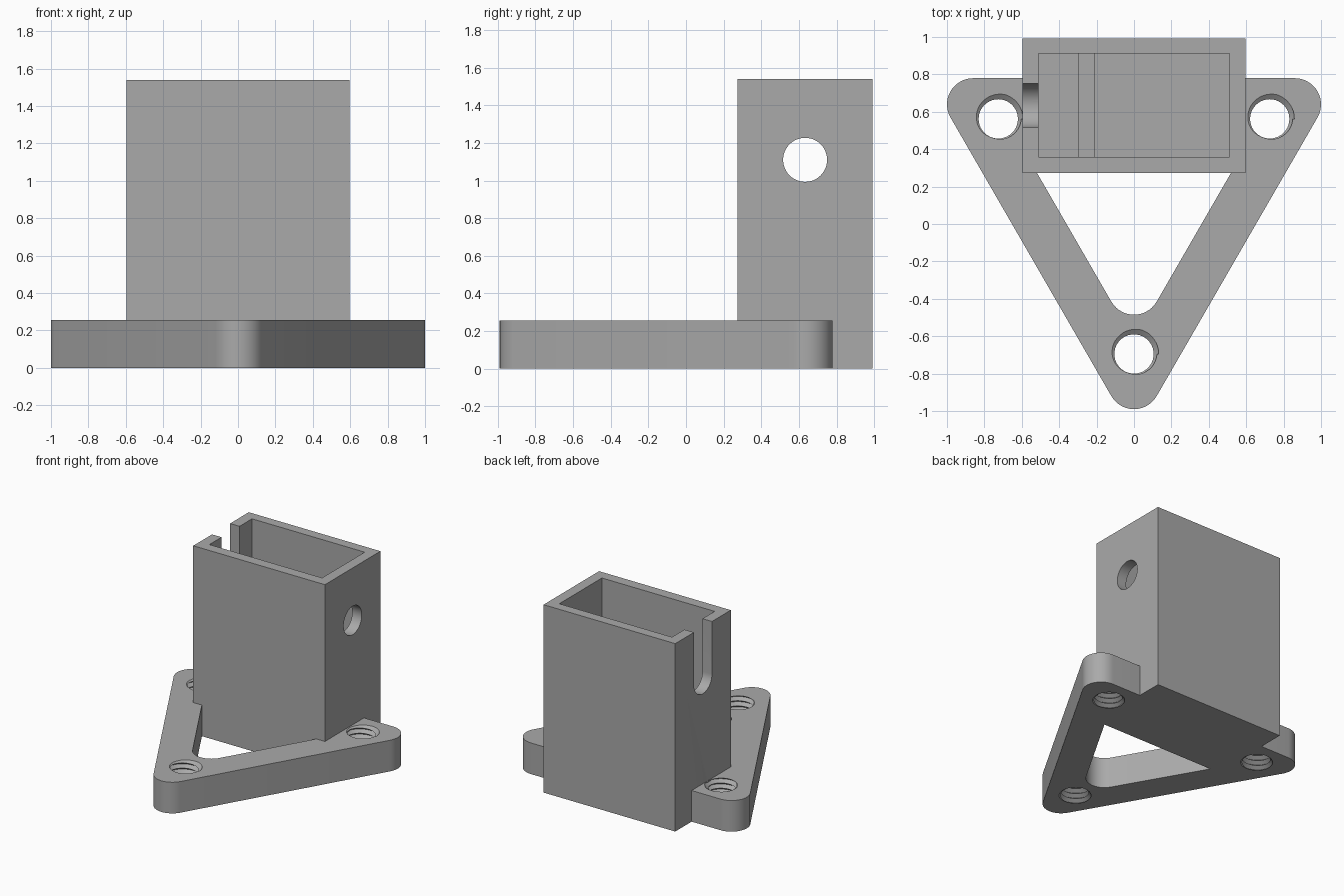
import bpy, bmesh, math
from mathutils import Matrix, Vector

if "Cube" in bpy.data.objects:
    bpy.data.objects.remove(bpy.data.objects["Cube"], do_unlink=True)

grey = bpy.data.materials.new("plain grey")
grey.use_nodes = True
COLOUR = (0.4, 0.4, 0.4, 1)
grey.diffuse_color = COLOUR
grey.node_tree.nodes["Principled BSDF"].inputs["Base Color"].default_value = COLOUR

TOP, PLATE = 1.54, 0.255           # overall height, plate thickness
CENTRE_Y = 0.143                   # centroid of the triangle
HOLE_Y, HOLE_Z, HOLE_R = 0.633, 1.11, 0.117


def finish(name, bm):
    bmesh.ops.recalc_face_normals(bm, faces=bm.faces)
    mesh = bpy.data.meshes.new(name)
    bm.to_mesh(mesh)
    bm.free()
    mesh.materials.append(grey)
    ob = bpy.data.objects.new(name, mesh)
    bpy.context.collection.objects.link(ob)
    return ob


def block(name, lo, hi):
    bm = bmesh.new()
    bmesh.ops.create_cube(bm, size=1)
    lo, hi = Vector(lo), Vector(hi)
    bmesh.ops.scale(bm, vec=hi - lo, verts=bm.verts)
    bmesh.ops.translate(bm, vec=(lo + hi) / 2, verts=bm.verts)
    return finish(name, bm)


def cross_hole(name, x):
    bm = bmesh.new()
    bmesh.ops.create_cone(bm, cap_ends=True, segments=48, radius1=HOLE_R, radius2=HOLE_R, depth=0.3)
    bmesh.ops.transform(bm, verts=bm.verts,
                        matrix=Matrix.Translation((x, HOLE_Y, HOLE_Z)) @ Matrix.Rotation(math.pi / 2, 4, "Y"))
    return finish(name, bm)


def corners(radius):
    """Three points of an upright triangle that points to the front."""
    for k in range(3):
        a = math.radians(-90 + 120 * k)
        yield a, Vector((radius * math.cos(a), CENTRE_Y + radius * math.sin(a), 0))


def rounded_triangle(name, radius, fillet, z0, z1, steps=14):
    bm = bmesh.new()
    verts = []
    for a, c in corners(radius):
        for i in range(steps + 1):
            t = a + math.radians(-60 + 120 * i / steps)
            verts.append(bm.verts.new(c + Vector((fillet * math.cos(t), fillet * math.sin(t), z0))))
    face = bm.faces.new(verts)
    out = bmesh.ops.extrude_face_region(bm, geom=[face])
    bmesh.ops.translate(bm, vec=(0, 0, z1 - z0),
                        verts=[v for v in out["geom"] if isinstance(v, bmesh.types.BMVert)])
    return finish(name, bm)


def thread(name, at, inner=0.105, outer=0.135, pitch=0.0425, segs=40, turns=9):
    """Solid screw: crest and root rows that climb one pitch per turn."""
    bm = bmesh.new()
    rows = []
    for k in range(2 * turns):
        r = outer if k % 2 else inner
        rows.append([bm.verts.new((at.x + r * math.cos(math.tau * i / segs),
                                   at.y + r * math.sin(math.tau * i / segs),
                                   pitch * (k / 2 + i / segs - 1.7))) for i in range(segs)])

    def vert(k, i):
        return rows[k][i] if i < segs else rows[k + 2][0]

    for k in range(2 * turns - 3):
        for i in range(segs):
            bm.faces.new((vert(k, i), vert(k, i + 1), vert(k + 1, i + 1), vert(k + 1, i)))
    bmesh.ops.delete(bm, geom=[v for v in bm.verts if not v.link_faces], context="VERTS")
    # close both ends with fans beyond the plate
    rim = [e for e in bm.edges if e.is_boundary]
    for low in (True, False):
        tip = bm.verts.new((at.x, at.y, -0.3 if low else PLATE + 0.3))
        for e in rim:
            if (e.verts[0].co.z < PLATE / 2) == low:
                bm.faces.new((e.verts[0], e.verts[1], tip))
    return finish(name, bm)


def combine(target, other, operation):
    mod = target.modifiers.new(operation.lower(), "BOOLEAN")
    mod.operation, mod.solver, mod.object = operation, "EXACT", other
    bpy.context.view_layer.update()
    graph = bpy.context.evaluated_depsgraph_get()
    mesh = bpy.data.meshes.new_from_object(target.evaluated_get(graph))
    target.modifiers.clear()
    target.data = mesh
    bpy.data.objects.remove(other, do_unlink=True)


# triangular foot with its opening and three threaded holes
body = rounded_triangle("mounting_bracket", 0.993, 0.14, 0, PLATE)
combine(body, rounded_triangle("opening", 0.488, 0.14, -0.1, PLATE + 0.1), "DIFFERENCE")
for _, point in corners(0.838):
    combine(body, thread("screw_hole", point), "DIFFERENCE")

# tall open box
combine(body, block("housing", (-0.597, 0.273, 0), (0.597, 0.992, TOP)), "UNION")

# cavity, split low down by a thin cross wall
for x0, x1, floor in ((-0.511, 0.511, 0.55), (-0.511, -0.297, PLATE), (-0.211, 0.511, PLATE)):
    combine(body, block("cavity", (x0, 0.359, floor), (x1, 0.911, TOP + 0.1)), "DIFFERENCE")

# round hole on one end, open round-bottomed slot on the other
combine(body, cross_hole("round_hole", 0.55), "DIFFERENCE")
combine(body, cross_hole("slot_bottom", -0.55), "DIFFERENCE")
combine(body, block("slot", (-0.7, HOLE_Y - HOLE_R, HOLE_Z), (-0.4, HOLE_Y + HOLE_R, TOP + 0.1)), "DIFFERENCE")

bpy.context.view_layer.objects.active = body
body.select_set(True)
bpy.ops.object.shade_smooth_by_angle(angle=math.radians(30))
